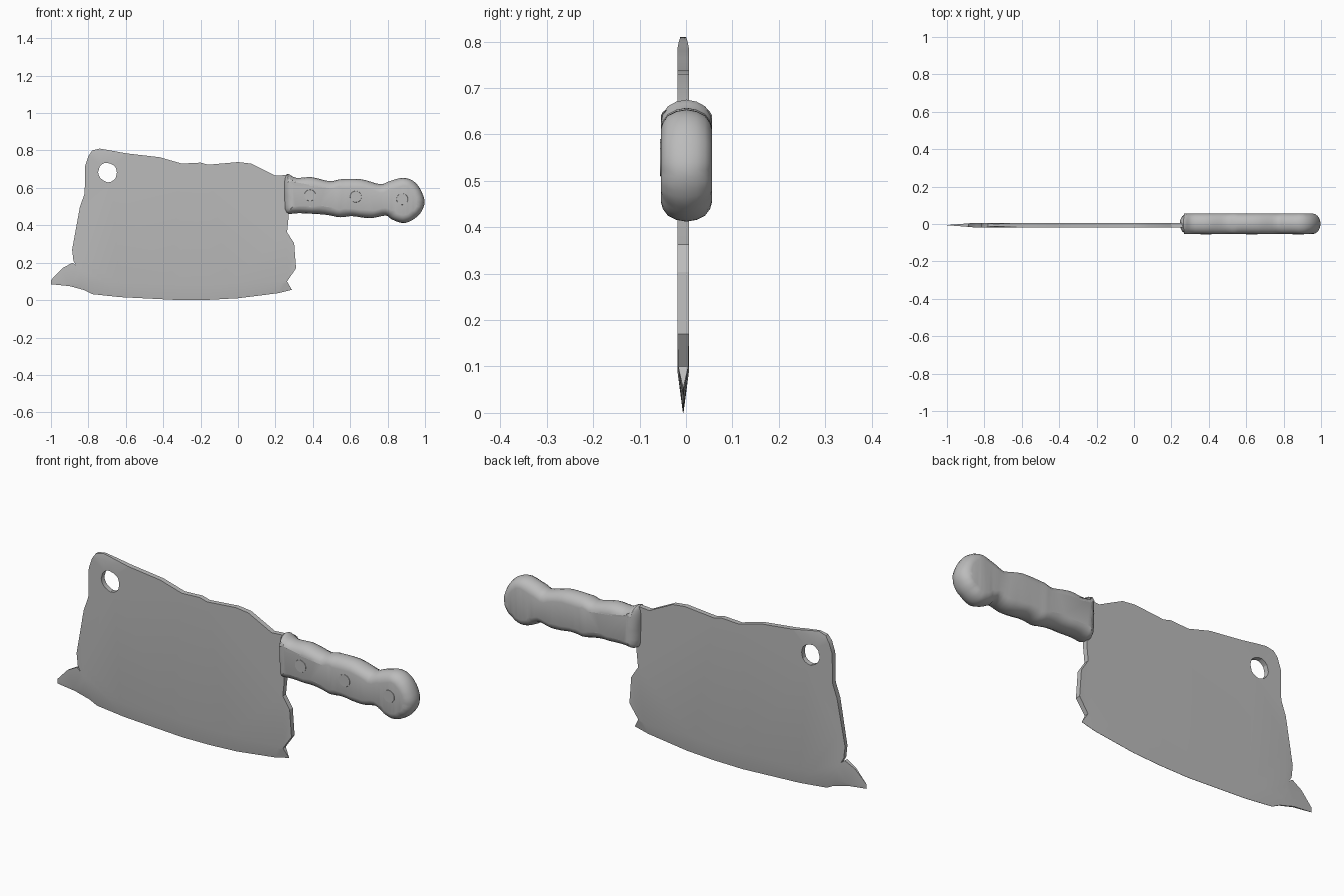
import bpy, bmesh, math, random
from mathutils import Vector

random.seed(4)
if "Cube" in bpy.data.objects:
    bpy.data.objects.remove(bpy.data.objects["Cube"], do_unlink=True)

steel = bpy.data.materials.new("plain grey")
GREY = (0.5, 0.5, 0.5, 1)
steel.diffuse_color = GREY
steel.use_nodes = True
steel.node_tree.nodes["Principled BSDF"].inputs["Base Color"].default_value = GREY


def finish(bm, name, angle):
    bmesh.ops.recalc_face_normals(bm, faces=bm.faces[:])
    mesh = bpy.data.meshes.new(name)
    bm.to_mesh(mesh)
    bm.free()
    mesh.materials.append(steel)
    obj = bpy.data.objects.new(name, mesh)
    bpy.context.collection.objects.link(obj)
    bpy.ops.object.select_all(action='DESELECT')
    obj.select_set(True)
    bpy.context.view_layer.objects.active = obj
    bpy.ops.object.shade_smooth_by_angle(angle=math.radians(angle))
    return obj


def loop_edges(bm, pts):
    vs = [bm.verts.new((x, 0, z)) for x, z in pts]
    return [bm.edges.new((v, vs[(i + 1) % len(vs)])) for i, v in enumerate(vs)]


def smooth_loop(pts, steps):
    """Closed Catmull-Rom curve through the points."""
    pts = [Vector(p) for p in pts]
    n, out = len(pts), []
    for i in range(n):
        a, b, c, d = (pts[(i + k) % n] for k in (-1, 0, 1, 2))
        for s in range(steps):
            t = s / steps
            out.append(0.5 * (2 * b + (c - a) * t + (2 * a - 5 * b + 4 * c - d) * t * t
                              + (3 * b - a - 3 * c + d) * t ** 3))
    return out


# Blade: worn outline with a ragged hanging hole
blade_outline = [
    (-.817, .72), (-.80, .77), (-.78, .80), (-.74, .81), (-.68, .80), (-.60, .785),
    (-.42, .764), (-.30, .73), (-.20, .735), (-.16, .724), (0, .738), (.07, .73),
    (.20, .665), (.27, .67), (.27, .44), (.262, .363), (.30, .304), (.31, .17),
    (.262, .10), (.288, .055), (.214, .037), (0, .01), (-.15, .002), (-.31, 0),
    (-.63, .016), (-.78, .032), (-.82, .053), (-.90, .075), (-1, .085), (-1, .107),
    (-.94, .17), (-.885, .20), (-.865, .185), (-.88, .21), (-.887, .27),
    (-.845, .50), (-.82, .57)]
hole = []
for k in range(20):
    a = math.tau * k / 20
    r = 0.051 + random.uniform(-.003, .003)
    hole.append((-.697 + r * math.cos(a), .683 + r * math.sin(a)))

bm = bmesh.new()
edges = loop_edges(bm, blade_outline) + loop_edges(bm, hole)
bmesh.ops.triangle_fill(bm, edges=edges, use_beauty=True)
ext = bmesh.ops.extrude_face_region(bm, geom=bm.faces[:], use_keep_orig=True)
for v in ext["geom"]:
    if isinstance(v, bmesh.types.BMVert):
        v.co.y = 1
for co, no in (((0, 0, .09), (0, 0, 1)), ((-.85, 0, 0), (1, 0, 0)),
               ((0, 0, .78), (0, 0, 1))):
    bmesh.ops.bisect_plane(bm, geom=bm.verts[:] + bm.edges[:] + bm.faces[:],
                           plane_co=co, plane_no=no)

# Thin the blade to its cutting edge, its torn tip and its spine
for v in bm.verts:
    x, z = v.co.x, v.co.z
    edge = 0.15 * (x + .3) ** 2
    t = min(1, (z - edge) / .06, (x + 1) / .15, (.83 - z) / .04)
    half = 0.0125 * max(.05, t)
    v.co.y = -.006 + (half if v.co.y > .5 else -half)
finish(bm, "blade", 25)

# Handle: wavy grip with rounded rims and flat cheeks
handle_outline = [
    (.246, .56), (.246, .64), (.265, .675), (.31, .654), (.395, .657), (.49, .636),
    (.555, .647), (.66, .646), (.76, .62), (.81, .636), (.88, .654), (.935, .638),
    (.975, .593), (.998, .524), (.975, .465), (.93, .427), (.88, .412), (.82, .433),
    (.79, .452), (.705, .438), (.61, .449), (.545, .443), (.465, .457), (.33, .465),
    (.256, .468)]
curve = smooth_loop(handle_outline, 4)
count = len(curve)
normals = []
for i in range(count):
    d = curve[(i + 3) % count] - curve[i - 3]
    normals.append(Vector((d.y, -d.x)).normalized())  # points into the grip
half_profile = [(.042, .055), (.028, .051), (.013, .04), (.004, .022)]
rings = ([(o, -y) for o, y in half_profile] + [(0, 0)]
         + [(o, y) for o, y in reversed(half_profile)])
wobble = [random.uniform(-.006, .006) for _ in range(count // 2)]

bm = bmesh.new()
loops = []
for off, y in rings:
    loop = []
    for i, p in enumerate(curve):
        q = p + normals[i] * (off + (wobble[i // 2] * off / .042))
        loop.append(bm.verts.new((q.x, y + .001, q.y)))
    loops.append(loop)
for a, b in zip(loops, loops[1:]):
    for i in range(count):
        j = (i + 1) % count
        bm.faces.new((a[i], a[j], b[j], b[i]))
for loop in (loops[0], loops[-1]):
    bmesh.ops.triangulate(bm, faces=[bm.faces.new(loop)])
finish(bm, "handle", 40)

# Rivets: nearly flush discs on the front cheek
for name, x, z in (("front_rivet", .385, .56), ("middle_rivet", .63, .553),
                   ("rear_rivet", .878, .54)):
    bm = bmesh.new()
    bmesh.ops.create_cone(bm, cap_ends=True, segments=20, radius1=.032, radius2=.03,
                          depth=.004)
    for v in bm.verts:
        v.co = (x + v.co.x, -.0535 - v.co.z, z + v.co.y)
    finish(bm, name, 30)
